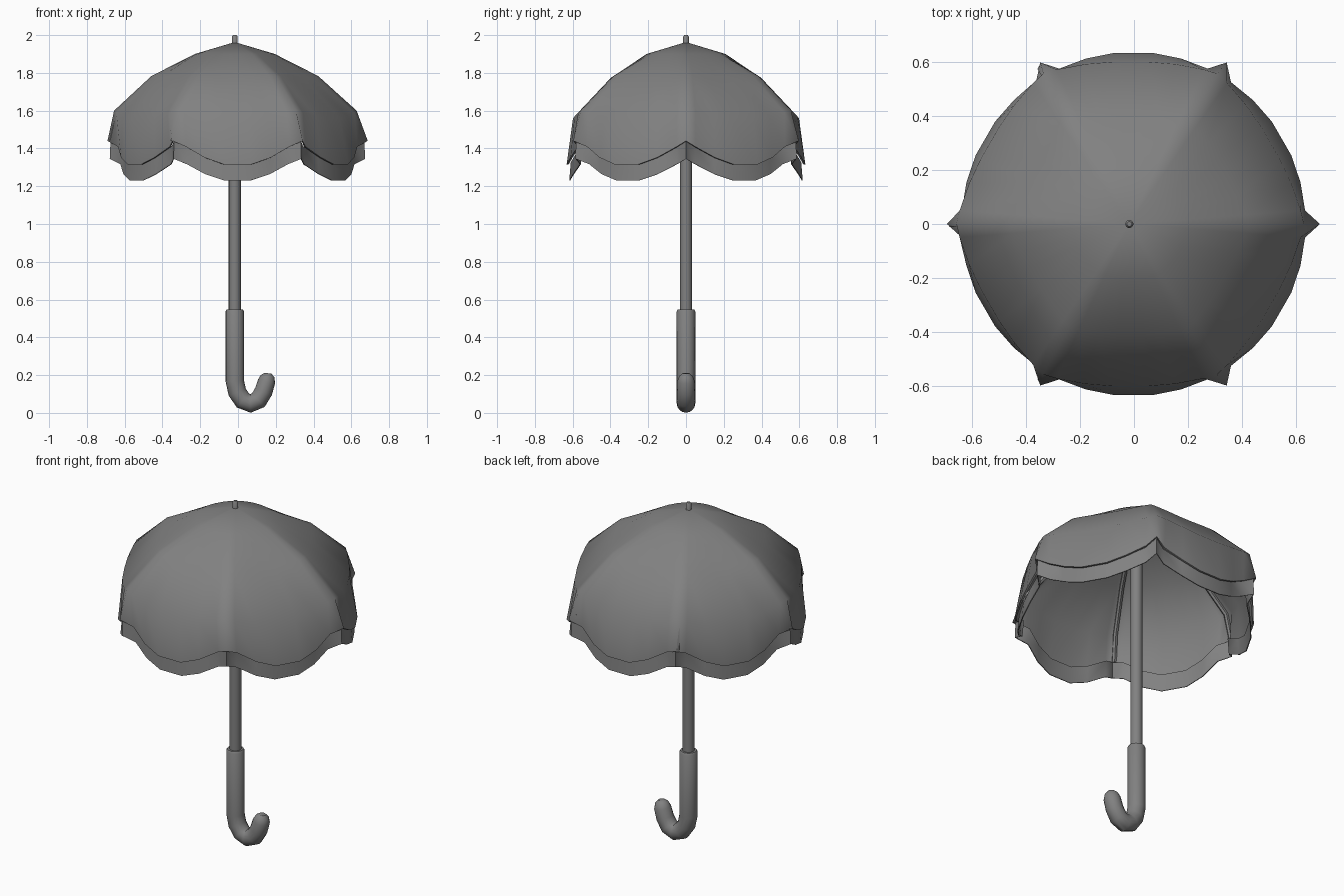
import bpy, bmesh
from math import sin, cos, pi, radians
from mathutils import Vector, Matrix

if "Cube" in bpy.data.objects:
    bpy.data.objects.remove(bpy.data.objects["Cube"])

AXIS = -0.017
N = 6
# angle steps inside one panel (dense at the ribs)
STEPS = [0, 4.5, 14, 23.5, 36.5, 46, 55.5]

# dark grey for every part
GREY = bpy.data.materials.new("dark_grey")
GREY.diffuse_color = (0.22, 0.22, 0.22, 1)
GREY.use_nodes = True
GREY.node_tree.nodes["Principled BSDF"].inputs["Base Color"].default_value = GREY.diffuse_color


def finish(name, bm, angle=40, thickness=0):
    me = bpy.data.meshes.new(name)
    bm.to_mesh(me)
    bm.free()
    me.materials.append(GREY)
    ob = bpy.data.objects.new(name, me)
    bpy.context.collection.objects.link(ob)
    bpy.ops.object.select_all(action='DESELECT')
    ob.select_set(True)
    bpy.context.view_layer.objects.active = ob
    if thickness:
        mod = ob.modifiers.new("thickness", 'SOLIDIFY')
        mod.thickness = thickness
        mod.offset = -1
        bpy.ops.object.modifier_apply(modifier=mod.name)
    bpy.ops.object.shade_smooth_by_angle(angle=radians(angle))
    return ob


def tube(name, pts, radii, sides=16, mat=None):
    """Sweep a round section along a path (x, z) lying in the XZ plane."""
    bm = bmesh.new()
    P = [Vector((x, 0, z)) for x, z in pts]
    Y = Vector((0, 1, 0))
    rings = []
    for i, p in enumerate(P):
        t = (P[min(i + 1, len(P) - 1)] - P[max(i - 1, 0)]).normalized()
        side = Y.cross(t)
        rings.append([bm.verts.new(p + radii[i] * (side * cos(a) + Y * sin(a)))
                      for a in (2 * pi * k / sides for k in range(sides))])
    for a, b in zip(rings, rings[1:]):
        for k in range(sides):
            m = (k + 1) % sides
            bm.faces.new((a[k], a[m], b[m], b[k]))
    bm.faces.new(rings[0])
    bm.faces.new(rings[-1])
    if mat:
        bm.transform(mat)
    bmesh.ops.recalc_face_normals(bm, faces=bm.faces)
    return finish(name, bm)


def skin(name, rows, thickness, apex=None):
    """Radial cloth. Each row: (centre x, rib r, rib z, mid r, mid z, sharp tip)."""
    bm = bmesh.new()
    rings = []
    for cx, r0, z0, r1, z1, sharp in rows:
        ring = []
        for k in range(N):
            for s in STEPS:
                t = min(s, 60 - s) / 30
                f = sin(t * pi / 2)
                fr = min(1, t / 0.15) if sharp else f
                a = radians(60 * k + s)
                r, z = r0 + (r1 - r0) * fr, z0 + (z1 - z0) * f
                ring.append(bm.verts.new((cx + r * cos(a), r * sin(a), z)))
        rings.append(ring)
    n = len(rings[0])
    if apex:
        top = bm.verts.new(apex)
        for i in range(n):
            bm.faces.new((top, rings[0][i], rings[0][(i + 1) % n]))
    for a, b in zip(rings, rings[1:]):
        for i in range(n):
            j = (i + 1) % n
            bm.faces.new((a[i], b[i], b[j], a[j]))
    return finish(name, bm, 75, thickness)


# canopy cloth with scalloped edge
skin("canopy", [
    (AXIS, 0.212, 1.900, 0.210, 1.900, False),
    (AXIS, 0.442, 1.783, 0.402, 1.767, False),
    (-0.014, 0.642, 1.600, 0.600, 1.555, False),
    (-0.002, 0.689, 1.440, 0.636, 1.308, True),
], 0.01, apex=(AXIS, 0, 1.963))

# hanging frill just inside the canopy edge
skin("frill", [
    (-0.003, 0.672, 1.440, 0.614, 1.320, True),
    (-0.003, 0.676, 1.345, 0.622, 1.224, True),
], 0.005)

# ribs under the canopy
for k in range(N):
    tube(f"rib_{k + 1}",
         [(0.02, 1.935), (0.207, 1.880), (0.430, 1.765), (0.624, 1.590), (0.662, 1.440)],
         [0.013] * 5, 6,
         Matrix.Translation((-0.013, 0, 0)) @ Matrix.Rotation(radians(60 * k), 4, 'Z'))

# shaft and top tip
tube("shaft", [(AXIS, 0.50), (AXIS, 1.945)], [0.032, 0.032])
tube("top_tip", [(AXIS, 1.93), (AXIS, 1.993), (AXIS, 2.0)], [0.015, 0.015, 0.009], 12)

# handle with hook
tube("handle",
     [(AXIS, 0.548), (AXIS, 0.538), (AXIS, 0.17), (-0.004, 0.11), (0.026, 0.066), (0.066, 0.050),
      (0.108, 0.068), (0.135, 0.113), (0.152, 0.168), (0.157, 0.195), (0.159, 0.210)],
     [0.043, 0.049, 0.049, 0.049, 0.049, 0.049, 0.049, 0.048, 0.046, 0.036, 0.018])
